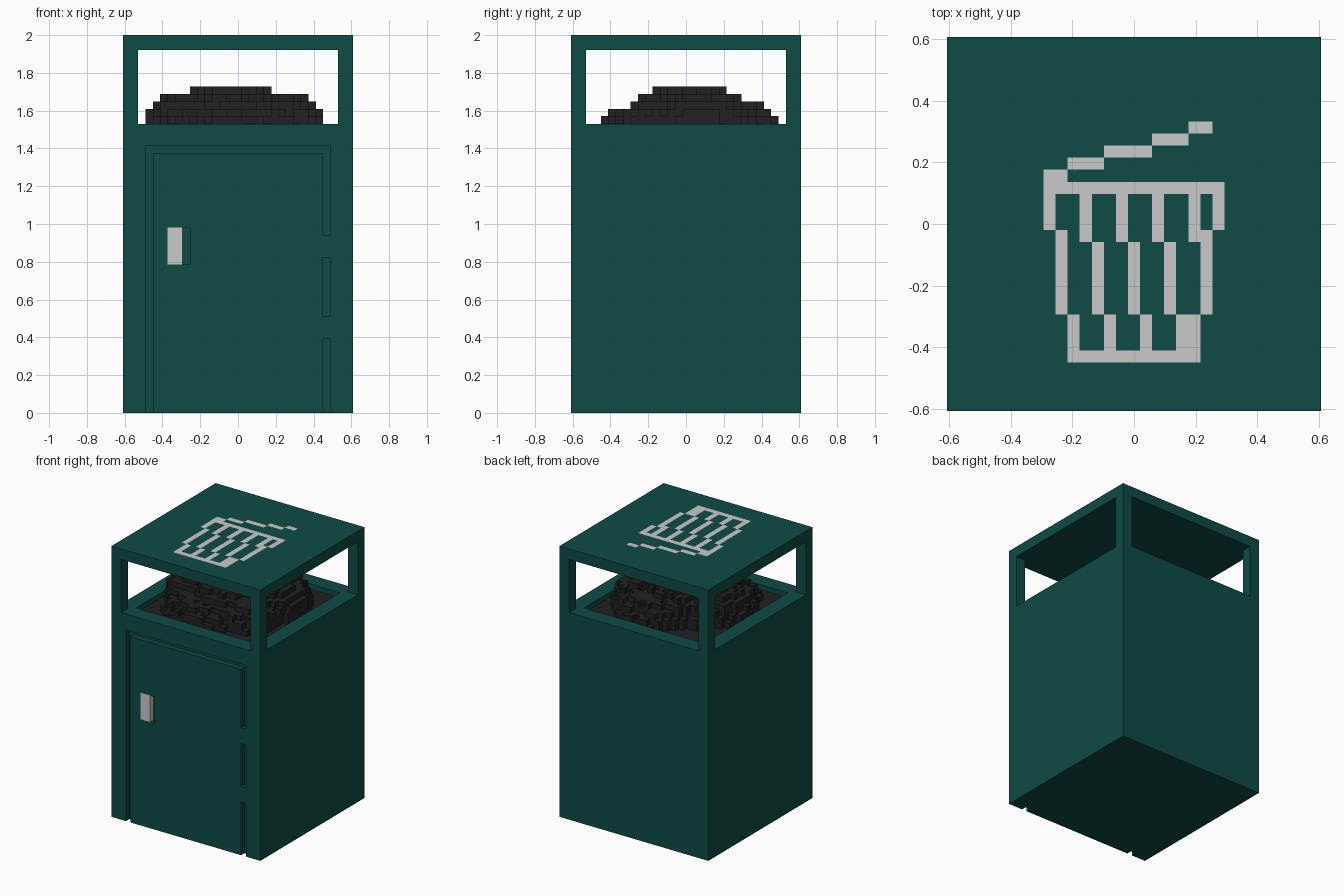
import bpy, bmesh, random
from mathutils import Vector

if "Cube" in bpy.data.objects:
    bpy.data.objects.remove(bpy.data.objects["Cube"])

random.seed(4)
V = 2 / 51          # voxel size: the bin is 31 x 31 x 51 voxels
H = 15.5            # half width in voxels


def material(name, rgb):
    m = bpy.data.materials.new(name)
    m.diffuse_color = (*rgb, 1)
    m.use_nodes = True
    m.node_tree.nodes["Principled BSDF"].inputs["Base Color"].default_value = m.diffuse_color
    return m


GREEN = material("dark green", (0.0044, 0.07, 0.061))
GREY = material("light grey", (0.59, 0.59, 0.59))
BLACK = material("rubbish black", (0.0152, 0.0152, 0.0152))


def finish(name, bm, *mats):
    me = bpy.data.meshes.new(name)
    bm.to_mesh(me)
    bm.free()
    for m in mats:
        me.materials.append(m)
    ob = bpy.data.objects.new(name, me)
    bpy.context.collection.objects.link(ob)
    return ob


def add_box(bm, lo, hi):
    """Box between two corners given in voxels."""
    lo, hi = Vector(lo) * V, Vector(hi) * V
    vs = bmesh.ops.create_cube(bm, size=1)["verts"]
    for v in vs:
        v.co = (lo + hi) / 2 + Vector(a * b for a, b in zip(v.co, hi - lo))
    return vs


def box(name, lo, hi, mat):
    bm = bmesh.new()
    add_box(bm, lo, hi)
    return finish(name, bm, mat)


# Body block
body = box("body", (-H, -H, 0), (H, H, 39), GREEN)

# Cutters: opening for rubbish, door grooves, handle recess
cuts = [((-12.5, -12.5, 38), (12.5, 12.5, 41))]
for x0, x1, z0, z1 in [(-12.5, -11.5, -1, 36), (-12.5, 12.5, 35, 36),
                       (11.5, 12.5, 24, 36), (11.5, 12.5, 13, 21),
                       (11.5, 12.5, -1, 10), (-9.5, -6.5, 20, 25)]:
    cuts.append(((x0, -H - 1, z0), (x1, -H + 1, z1)))
for i, (lo, hi) in enumerate(cuts):
    cutter = box(f"body_cutter_{i}", lo, hi, GREEN)
    cutter.hide_render = True
    cutter.hide_set(True)
    mod = body.modifiers.new(f"cut_{i}", "BOOLEAN")
    mod.operation = "DIFFERENCE"
    mod.solver = "EXACT"
    mod.object = cutter

# Door handle, flush with the door beside its finger recess
box("door_handle", (-9.5, -H, 20), (-7.5, -H + 1, 25), GREY)

# Corner posts
for n, (sx, sy) in enumerate([(-1, -1), (1, -1), (1, 1), (-1, 1)]):
    x, y = sx * (H - 1), sy * (H - 1)
    box(f"corner_post_{n}", (x - 1, y - 1, 39), (x + 1, y + 1, 49), GREEN)

# Bin pictogram on the roof, as voxel rectangles (x0, x1, y0, y1)
sign = [(4.5, 6.5, 7.5, 8.5), (1.5, 4.5, 6.5, 7.5), (-2.5, 1.5, 5.5, 6.5),
        (-5.5, -2.5, 4.5, 5.5), (-7.5, -5.5, 3.5, 4.5),
        (-7.5, 7.5, 2.5, 3.5), (-5.5, 5.5, -11.5, -10.5)]
for s in (-1, 1):   # stepped side walls
    for x, y0, y1 in [(7, -.5, 2.5), (6, -7.5, -.5), (5, -10.5, -7.5)]:
        sign.append((s * x - .5, s * x + .5, y0, y1))
for x in (-4.5, -1.5, 1.5, 4.5):   # slanting ribs
    sign.append((x, x + 1, -1.5, 2.5))
    if x < 4:
        sign.append((x + 1, x + 2, -7.5, -1.5))
        sign.append((x + 2, x + 3, -10.5, -7.5))

# Roof slab with a gridded top so the pictogram is coloured by cell
bm = bmesh.new()
add_box(bm, (-H, -H, 49), (H, H, 51))
bm.normal_update()
bmesh.ops.delete(bm, geom=[f for f in bm.faces if f.normal.z > .5], context="FACES_ONLY")
for i in range(-15, 16):
    for j in range(-15, 16):
        f = bm.faces.new([bm.verts.new(((i + a) * V, (j + b) * V, 2))
                          for a, b in ((-.5, -.5), (.5, -.5), (.5, .5), (-.5, .5))])
        f.material_index = int(any(a < i < b and c < j < d for a, b, c, d in sign))
bmesh.ops.remove_doubles(bm, verts=bm.verts, dist=1e-4)
finish("roof", bm, GREEN, GREY)

# Rubbish heap: overlapping lumps (x, y, radius x, radius y, height) as voxel columns
lumps = [(-1, .5, 9, 9, 6.3), (-7.5, -1, 5.2, 6, 5.2), (6.5, 2, 5.2, 7, 5.2),
         (2, 7, 7, 5.6, 4), (-2, -7, 8, 5, 3), (6, -5, 5, 5, 4)]


def height(i, j):
    if max(abs(i), abs(j)) > 12:
        return 0
    best = 0
    for cx, cy, rx, ry, h in lumps:
        r = ((i - cx) / rx) ** 2 + ((j - cy) / ry) ** 2
        if r < 1:
            best = max(best, h * (1 - r) ** .35)
    return round(best)


cells = {(i, j): height(i, j) for i in range(-13, 14) for j in range(-13, 14)}
for key in cells:   # ragged surface
    if cells[key] > 1 and random.random() < .2:
        cells[key] -= 1
bm = bmesh.new()
for (i, j), h in cells.items():
    if max(abs(i), abs(j)) > 12:
        continue
    z = (38 + h) * V
    corners = [((i + a) * V, (j + b) * V) for a, b in ((-.5, -.5), (.5, -.5), (.5, .5), (-.5, .5))]
    bm.faces.new([bm.verts.new((x, y, z)) for x, y in corners])
    for k, (di, dj) in enumerate([(0, -1), (1, 0), (0, 1), (-1, 0)]):
        low = cells[i + di, j + dj]
        if low < h:
            zl, (p, q) = (38 + low) * V, (corners[k], corners[(k + 1) % 4])
            bm.faces.new([bm.verts.new(c) for c in ((*p, zl), (*q, zl), (*q, z), (*p, z))])
# lift slightly off the body's floor
bmesh.ops.translate(bm, verts=bm.verts, vec=(0, 0, .002))
finish("rubbish_heap", bm, BLACK)
